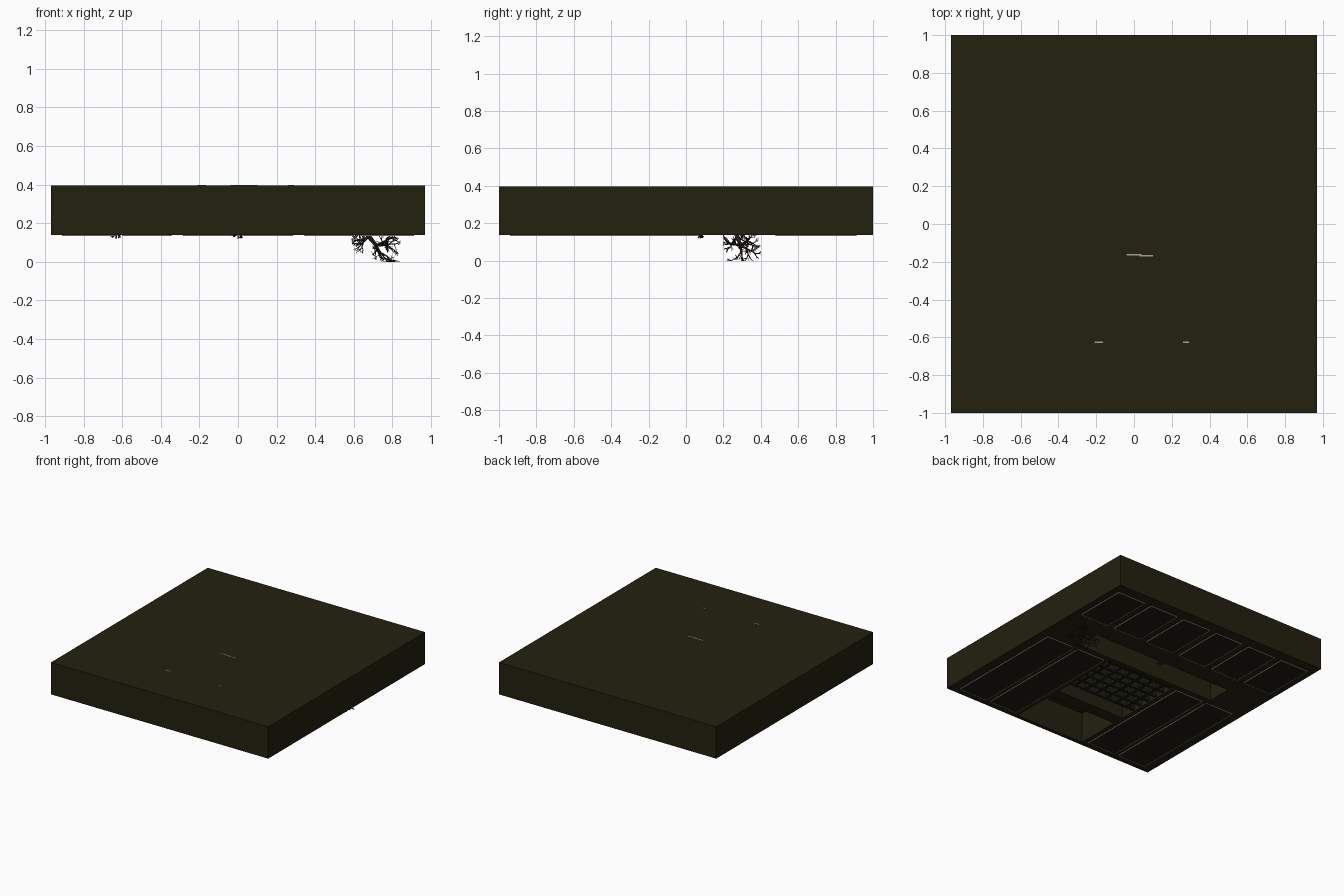
import bpy, bmesh, random
from mathutils import Vector

if "Cube" in bpy.data.objects:
    bpy.data.objects.remove(bpy.data.objects["Cube"])

random.seed(4)


def material(name, rgb):
    m = bpy.data.materials.new(name)
    m.diffuse_color = (*rgb, 1)
    m.use_nodes = True
    m.node_tree.nodes["Principled BSDF"].inputs["Base Color"].default_value = m.diffuse_color
    return m


EARTH = material("dark olive earth", (0.0165, 0.0148, 0.0046))
PANEL = material("near black stone", (0.012, 0.011, 0.006))
BEIGE = material("pale beige", (0.42, 0.36, 0.28))
ROOT = material("dark root bark", (0.026, 0.020, 0.013))


def finish(bm, name, mat):
    me = bpy.data.meshes.new(name)
    bm.to_mesh(me)
    bm.free()
    me.materials.append(mat)
    ob = bpy.data.objects.new(name, me)
    bpy.context.collection.objects.link(ob)
    return ob


def boxes(name, specs, mat):
    """One object from (x0, x1, y0, y1, z0, z1) boxes."""
    bm = bmesh.new()
    for x0, x1, y0, y1, z0, z1 in specs:
        vs = bmesh.ops.create_cube(bm, size=1)["verts"]
        for v in vs:
            v.co = ((x0 + x1) / 2 + v.co.x * (x1 - x0),
                    (y0 + y1) / 2 + v.co.y * (y1 - y0),
                    (z0 + z1) / 2 + v.co.z * (z1 - z0))
    return finish(bm, name, mat)


BOT, TOP = 0.138, 0.395

# main slab with corridor and hall hollowed from below
slab = boxes("earth_slab", [(-0.97, 0.97, -1, 1, BOT, TOP)], EARTH)
cutter = boxes("hollow_cutter", [
    (-0.64, 0.64, 0.12, 0.32, 0.0, 0.385),
    (-0.31, 0.31, -0.50, 0.08, 0.0, 0.385),
    (-0.31, 0.31, -0.97, -0.60, 0.0, 0.385)], EARTH)
cutter.hide_render = True
mod = slab.modifiers.new("hollow", 'BOOLEAN')
mod.operation = 'DIFFERENCE'
mod.solver = 'EXACT'
mod.object = cutter
dg = bpy.context.evaluated_depsgraph_get()
carved = bpy.data.meshes.new_from_object(slab.evaluated_get(dg))
slab.modifiers.clear()
slab.data = carved
bpy.data.objects.remove(cutter)

# panels under the slab: six at the back, two on each side of the hall
rects = [(c - 0.125, c + 0.125, 0.48, 0.91)
         for c in (-0.785, -0.471, -0.157, 0.157, 0.471, 0.785)]
for s in (-1, 1):
    rects += [(s * c - 0.125, s * c + 0.125, -0.94, 0.07) for c in (0.475, 0.765)]
boxes("underside_panels", [(*r, 0.133, BOT + 0.001) for r in rects], PANEL)

# thin pale outlines around the panels
w = 0.002
lines = []
for x0, x1, y0, y1 in rects:
    for x in (x0, x1):
        lines.append((x - w, x + w, y0, y1, 0.1325, BOT))
    for y in (y0, y1):
        lines.append((x0, x1, y - w, y + w, 0.1325, BOT))
boxes("panel_outlines", lines, BEIGE)

# lattice in the hall
bars = [(-0.31, 0.31, y - 0.012, y + 0.012, 0.15, 0.20)
        for y in [0.05 - 0.085 * i for i in range(6)]]
bars += [(x - 0.012, x + 0.012, -0.39, 0.08, 0.16, 0.21)
         for x in [-0.25 + 0.1 * i for i in range(6)]]
boxes("hall_lattice", bars, PANEL)

# slivers showing through the top
boxes("top_slivers", [
    (-0.04, 0.04, -0.168, -0.160, 0.39, 0.397),
    (0.03, 0.10, -0.171, -0.164, 0.39, 0.397),
    (-0.21, -0.165, -0.631, -0.623, 0.39, 0.397),
    (0.26, 0.29, -0.629, -0.623, 0.39, 0.397)], BEIGE)


# branching roots
def limb(bm, a, b, r0, r1):
    d = b - a
    res = bmesh.ops.create_cone(bm, segments=5, radius1=r0, radius2=r1,
                                depth=d.length, cap_ends=True)
    q = Vector((0, 0, 1)).rotation_difference(d)
    for v in res["verts"]:
        v.co = q @ v.co + (a + b) / 2


def jitter(s):
    return Vector([random.uniform(-s, s) for _ in range(3)])


def grow(bm, a, direction, length, r, depth, lo, hi):
    b = a + direction.normalized() * length
    b = Vector([min(max(b[i], lo[i]), hi[i]) for i in range(3)])
    if (b - a).length < 0.003:
        return
    limb(bm, a, b, r, r * 0.7)
    if depth:
        for _ in range(random.choice((2, 2, 3))):
            grow(bm, b, direction.normalized() + jitter(0.85),
                 length * random.uniform(0.65, 0.9), r * 0.68, depth - 1, lo, hi)


bm = bmesh.new()
lo, hi = Vector((0.59, 0.2, 0.0)), Vector((0.85, 0.415, 0.139))
base, fork = Vector((0.67, 0.27, 0.14)), Vector((0.715, 0.29, 0.085))
limb(bm, base, fork, 0.013, 0.010)
for d in ((1, 0.6, 0.05), (0.5, 0.1, -0.8), (0.9, 0.9, 0.4), (0.1, 0.6, -0.4), (0.6, -0.6, 0)):
    grow(bm, fork, Vector(d), 0.045, 0.0075, 4, lo, hi)
for d in ((-1, 0, -0.4), (-0.7, -0.4, -0.8), (-0.5, 0.7, -0.3)):
    grow(bm, base - Vector((0, 0, 0.015)), Vector(d), 0.035, 0.006, 3, lo, hi)
limb(bm, Vector((0.73, 0.30, 0.04)), Vector((0.742, 0.28, 0.0)), 0.003, 0.001)
limb(bm, fork, Vector((0.73, 0.30, 0.04)), 0.007, 0.003)
finish(bm, "large_root", ROOT)

# small root tufts
for i, (x, y) in enumerate(((-0.63, 0.08), (0.0, 0.30), (0.63, 0.08))):
    bm = bmesh.new()
    p = Vector((x, y, 0.15))
    for k in range(5):
        grow(bm, p, Vector((k - 2, random.uniform(-0.6, 0.6), -1.2)), 0.02, 0.005, 1,
             p - Vector((0.035, 0.025, 0.03)), p + Vector((0.035, 0.025, 0.01)))
    finish(bm, f"root_tuft_{i + 1}", ROOT)
